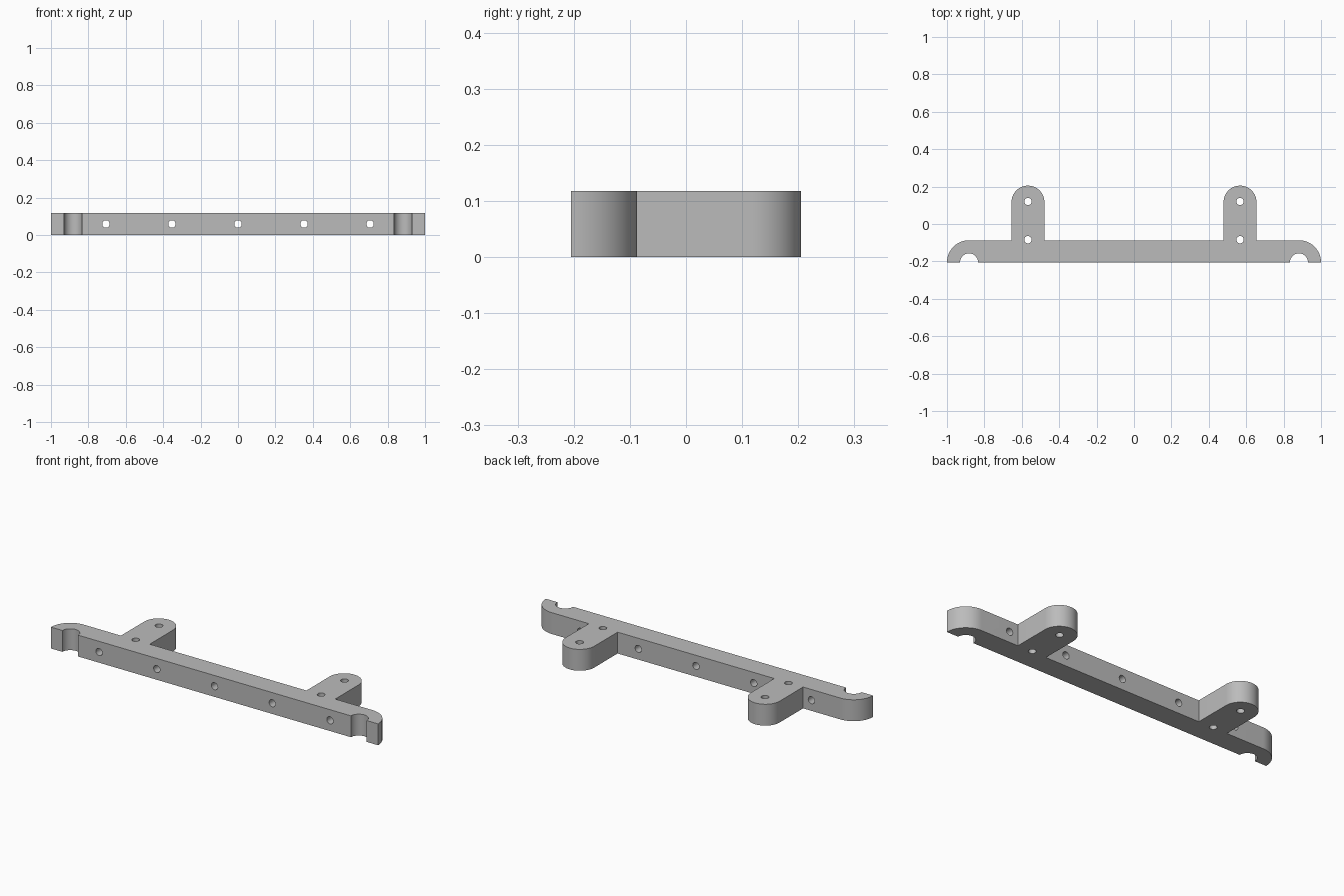
import bpy
import bmesh
from math import cos, sin, pi
from mathutils import Matrix, Vector

if "Cube" in bpy.data.objects:
    bpy.data.objects.remove(bpy.data.objects["Cube"], do_unlink=True)

HEIGHT = 0.118
FRONT, BACK = -0.205, 0.205
BAR_BACK = FRONT + 0.118
END_R, NOTCH_R = 0.118, 0.048
END_X = 1 - END_R
ARM_X, ARM_R = 0.567, 0.088
HOLE_R = 0.02

grey = bpy.data.materials.new("grey")
grey.use_nodes = True
grey.diffuse_color = (0.5, 0.5, 0.5, 1)
grey.node_tree.nodes["Principled BSDF"].inputs["Base Color"].default_value = (0.5, 0.5, 0.5, 1)


def arc(cx, cy, r, start, end, steps):
    angles = [start + (end - start) * i / steps for i in range(steps + 1)]
    return [(cx + r * cos(a), cy + r * sin(a)) for a in angles]


def make_object(name, bm):
    bmesh.ops.recalc_face_normals(bm, faces=bm.faces[:])
    mesh = bpy.data.meshes.new(name)
    bm.to_mesh(mesh)
    bm.free()
    mesh.materials.append(grey)
    obj = bpy.data.objects.new(name, mesh)
    bpy.context.collection.objects.link(obj)
    return obj


# Outline of one half: notch, rounded bar end, rounded arm
half = arc(END_X, FRONT, NOTCH_R, pi, 0, 24)
half += arc(END_X, FRONT, END_R, 0, pi / 2, 20)
half += [(ARM_X + ARM_R, BAR_BACK)]
half += arc(ARM_X, BACK - ARM_R, ARM_R, 0, pi, 32)
half += [(ARM_X - ARM_R, BAR_BACK)]
outline = half + [(-x, y) for x, y in reversed(half)]

# Bracket body extruded from the outline
bm = bmesh.new()
base = bm.faces.new([bm.verts.new((x, y, 0)) for x, y in outline])
top = bmesh.ops.extrude_face_region(bm, geom=[base])["geom"]
bmesh.ops.translate(bm, vec=(0, 0, HEIGHT),
                    verts=[v for v in top if isinstance(v, bmesh.types.BMVert)])
bracket = make_object("mounting_bracket", bm)

# Drill cutters: five through the bar, two down each arm
bm = bmesh.new()


def drill(location, rotation):
    bmesh.ops.create_cone(bm, cap_ends=True, segments=12, radius1=HOLE_R, radius2=HOLE_R,
                          depth=0.3, matrix=Matrix.Translation(Vector(location)) @ rotation)


for i in range(-2, 3):
    drill((i * 0.353, (FRONT + BAR_BACK) / 2, HEIGHT / 2), Matrix.Rotation(pi / 2, 4, "X"))
for side in (-1, 1):
    for y in (BAR_BACK + 0.003, BACK - ARM_R + 0.003):
        drill((side * ARM_X, y, HEIGHT / 2), Matrix.Rotation(pi / 12, 4, "Z"))
cutter = make_object("hole_cutter", bm)
cutter.hide_render = True

# Cut the holes, then remove the cutter
cut = bracket.modifiers.new("holes", "BOOLEAN")
cut.operation = "DIFFERENCE"
cut.solver = "EXACT"
cut.object = cutter
bpy.ops.object.select_all(action="DESELECT")
bracket.select_set(True)
bpy.context.view_layer.objects.active = bracket
bpy.ops.object.modifier_apply(modifier=cut.name)
bpy.data.objects.remove(cutter, do_unlink=True)
bpy.ops.object.shade_smooth_by_angle(angle=pi / 5)
